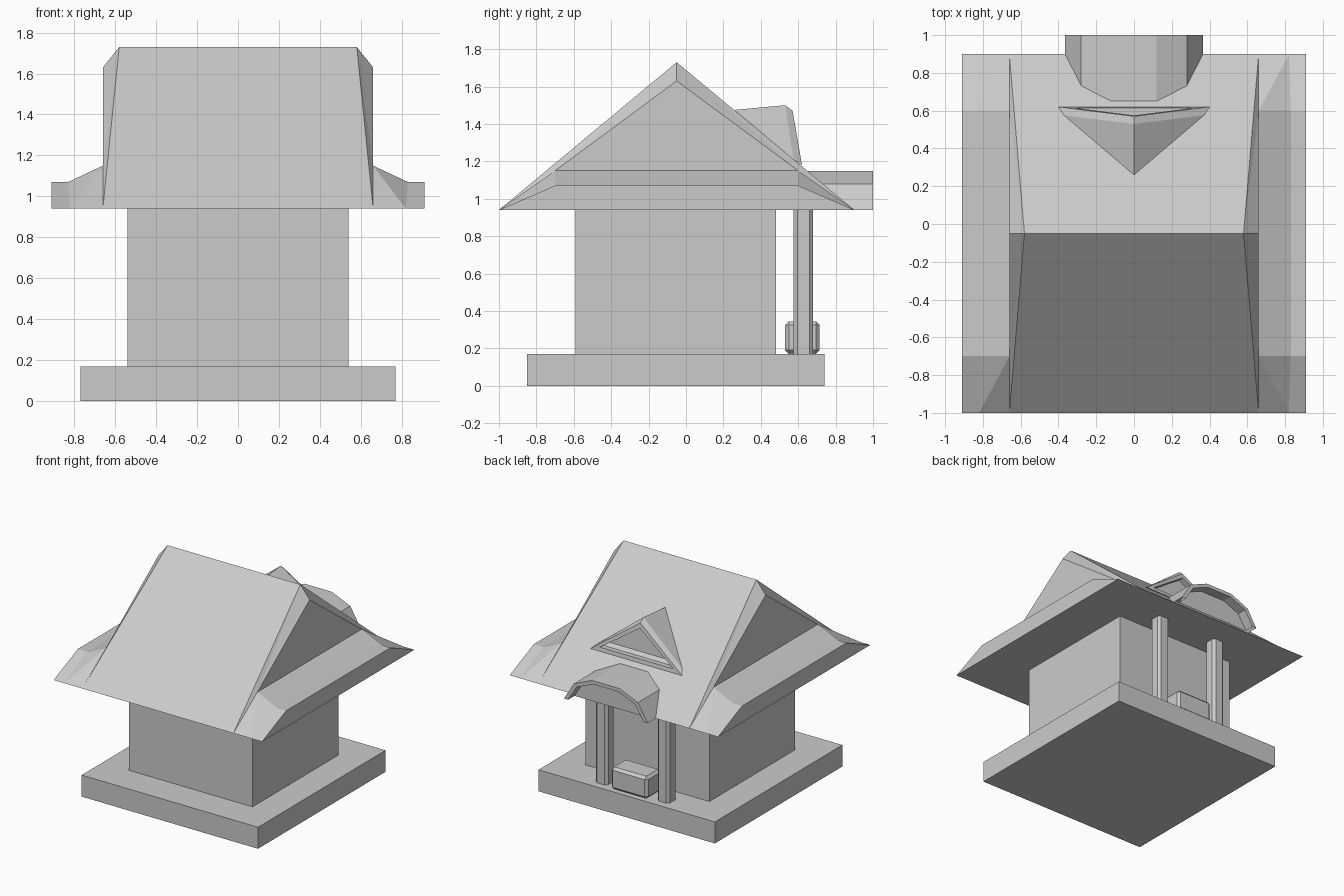
import bpy, bmesh
from mathutils import Vector

cube = bpy.data.objects.get("Cube")
if cube:
    bpy.data.objects.remove(cube)

grey = bpy.data.materials.new("plain_grey")
grey.use_nodes = True
GREY = (0.6, 0.6, 0.6, 1)
grey.diffuse_color = GREY
grey.node_tree.nodes["Principled BSDF"].inputs["Base Color"].default_value = GREY


def finish(name, bm):
    bmesh.ops.remove_doubles(bm, verts=bm.verts, dist=0.0005)
    bmesh.ops.recalc_face_normals(bm, faces=bm.faces)
    mesh = bpy.data.meshes.new(name)
    bm.to_mesh(mesh)
    bm.free()
    mesh.materials.append(grey)
    obj = bpy.data.objects.new(name, mesh)
    bpy.context.collection.objects.link(obj)
    return obj


def box(name, low, high, bevel=0, upright_only=False):
    bm = bmesh.new()
    bmesh.ops.create_cube(bm, size=1)
    low, high = Vector(low), Vector(high)
    for v in bm.verts:
        v.co = (low + high) / 2 + v.co * (high - low)
    if bevel:
        edges = [e for e in bm.edges if not upright_only
                 or abs(e.verts[0].co.z - e.verts[1].co.z) > 0.01]
        bmesh.ops.bevel(bm, geom=edges, offset=bevel, segments=1, affect='EDGES')
    return finish(name, bm)


def face(bm, *points):
    bm.faces.new([bm.verts.new(p) for p in points])


def bridge(bm, ring_a, ring_b, closed=True):
    n = len(ring_a)
    for i in range(n if closed else n - 1):
        j = (i + 1) % n
        face(bm, ring_a[i], ring_a[j], ring_b[j], ring_b[i])


# Plinth and walls
box("plinth", (-0.77, -0.85, 0), (0.77, 0.74, 0.17))
box("walls", (-0.54, -0.59, 0.16), (0.54, 0.48, 0.95))

# Roof: ridge, clipped gables and flared side skirts
RIDGE_Y, EAVE = -0.05, 0.94
bm = bmesh.new()
for eave_y, skirt_y in ((-1, -0.7), (0.9, 0.6)):
    face(bm, (-0.58, RIDGE_Y, 1.73), (0.58, RIDGE_Y, 1.73),
         (0.66, eave_y, EAVE), (-0.66, eave_y, EAVE))
    for s in (-1, 1):
        ridge, tip = (s * 0.58, RIDGE_Y, 1.73), (s * 0.66, RIDGE_Y, 1.63)
        shoulder = (s * 0.66, skirt_y, 1.15)
        bend, rim = (s * 0.83, skirt_y, 1.07), (s * 0.91, skirt_y, 1.07)
        inner, outer = (s * 0.82, eave_y, EAVE), (s * 0.91, eave_y, EAVE)
        root = (s * 0.66, eave_y, EAVE)
        face(bm, ridge, tip, shoulder)
        face(bm, ridge, shoulder, root)
        face(bm, shoulder, inner, root)
        face(bm, shoulder, bend, inner)
        face(bm, bend, rim, outer, inner)
for s in (-1, 1):
    profile = [(0.66, 1.15), (0.83, 1.07), (0.91, 1.07)]
    bridge(bm, [(s * x, -0.7, z) for x, z in profile],
           [(s * x, 0.6, z) for x, z in profile], closed=False)
    face(bm, (s * 0.66, -0.7, 1.15), (s * 0.66, 0.6, 1.15), (s * 0.66, RIDGE_Y, 1.63))
    face(bm, (s * 0.91, -1, EAVE), (s * 0.91, 0.9, EAVE),
         (s * 0.91, 0.6, 1.07), (s * 0.91, -0.7, 1.07))
xs = (-0.91, -0.82, -0.66, 0.66, 0.82, 0.91)
face(bm, *[(x, -1, EAVE) for x in xs], *[(x, 0.9, EAVE) for x in reversed(xs)])
finish("roof", bm)

# Arched canopy over the porch
half = [(0.365, 0.94), (0.28, 1.08), (0.12, 1.148)]
inside = [(0.33, 0.94), (0.255, 1.06), (0.11, 1.12)]


def arch(points, y):
    return [(x, y, z) for x, z in points] + [(-x, y, z) for x, z in reversed(points)]


bm = bmesh.new()
outer_back, outer_front = arch(half, 0.6), arch(half, 1)
inner_front, inner_back = arch(inside, 1), arch(inside, 0.92)
bridge(bm, outer_back, outer_front, closed=False)
bridge(bm, outer_front, inner_front, closed=False)
bridge(bm, inner_front, inner_back, closed=False)
face(bm, *inner_back)
finish("porch_canopy", bm)

# Triangular dormer with a recessed front
def triangle(width, y, z, top_y, top_z):
    return [(-width, y, z), (0, top_y, top_z), (width, y, z)]


bm = bmesh.new()
edge = triangle(0.37, 0.575, 1.21, 0.53, 1.50)
lip = triangle(0.40, 0.62, 1.18, 0.57, 1.47)
frame = triangle(0.32, 0.615, 1.21, 0.575, 1.43)
recess = triangle(0.32, 0.55, 1.21, 0.53, 1.43)
back = (0, 0.26, 1.475)
face(bm, edge[0], edge[1], back)
face(bm, edge[1], edge[2], back)
bridge(bm, edge, lip)
bridge(bm, lip, frame)
bridge(bm, frame, recess)
face(bm, *recess)
finish("dormer", bm)

# Porch posts and the step between them
for side, s in (("left", 1), ("right", -1)):
    box(side + "_post", (s * 0.27 - 0.053, 0.575, 0.16), (s * 0.27 + 0.053, 0.68, 0.96),
        bevel=0.02, upright_only=True)
box("door_step", (-0.16, 0.53, 0.17), (0.16, 0.715, 0.345), bevel=0.02)
